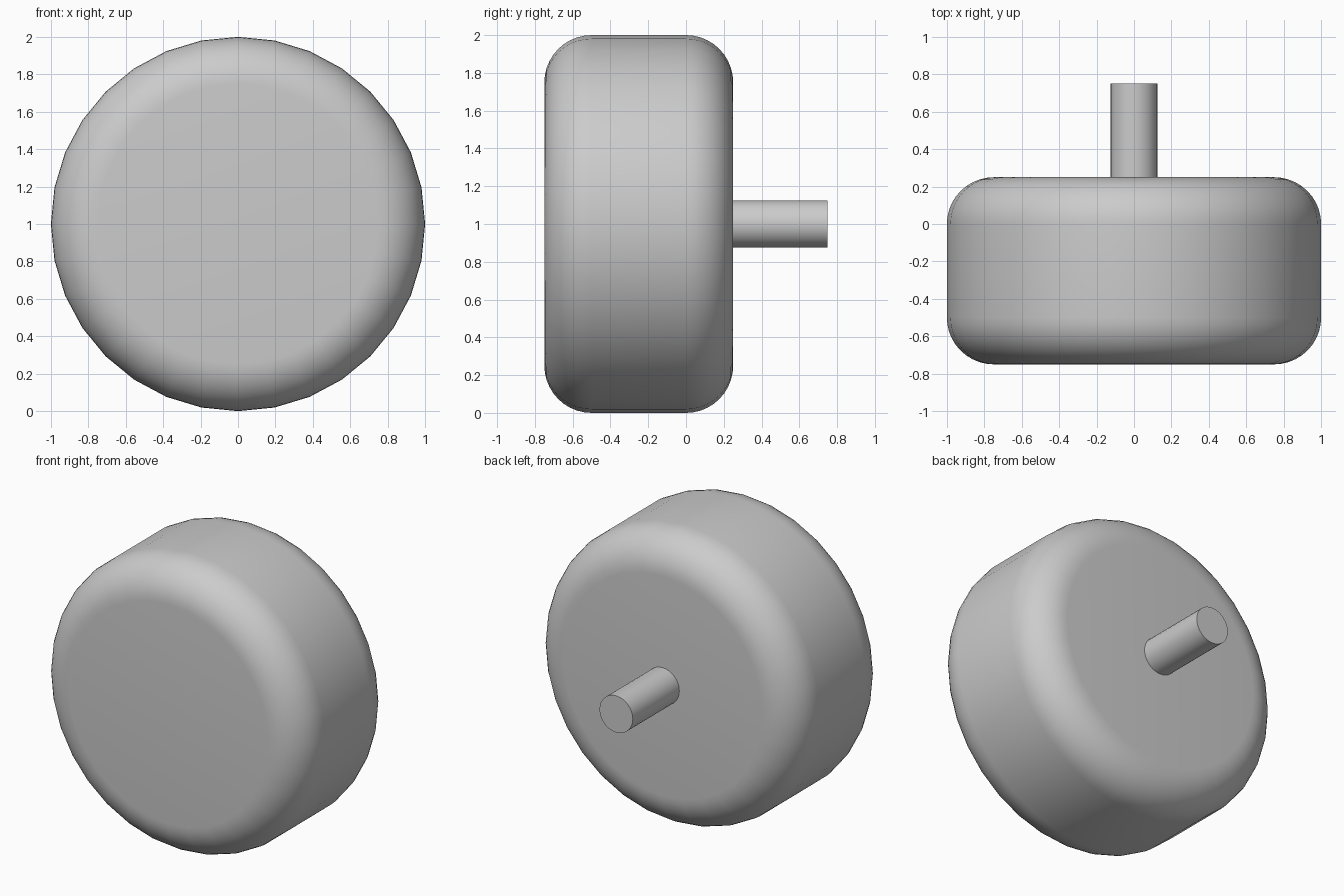
import bpy
from math import pi, radians

cube = bpy.data.objects.get("Cube")
if cube:
    bpy.data.objects.remove(cube, do_unlink=True)

# One plain grey for everything
grey = bpy.data.materials.new("plain_grey")
grey.use_nodes = True
colour = (0.6, 0.6, 0.6, 1)
grey.diffuse_color = colour
grey.node_tree.nodes["Principled BSDF"].inputs["Base Color"].default_value = colour


def cylinder(name, radius, y_front, y_back, bevel=0):
    """Cylinder lying along y, with optional rounded rims."""
    bpy.ops.mesh.primitive_cylinder_add(
        vertices=32, radius=radius, depth=y_back - y_front,
        location=(0, (y_front + y_back) / 2, 1), rotation=(pi / 2, 0, 0))
    obj = bpy.context.object
    obj.name = name
    obj.data.materials.append(grey)
    if bevel:
        mod = obj.modifiers.new("rounded_rims", 'BEVEL')
        mod.width = bevel
        mod.segments = 10
        mod.limit_method = 'ANGLE'
        mod.angle_limit = radians(40)
        bpy.ops.object.modifier_apply(modifier=mod.name)
    bpy.ops.object.shade_smooth_by_angle(angle=radians(30))
    return obj


# Rounded drum and the axle at its back
cylinder("wheel_drum", 1, -0.75, 0.25, bevel=0.25)
cylinder("axle", 0.125, 0.2, 0.75)
